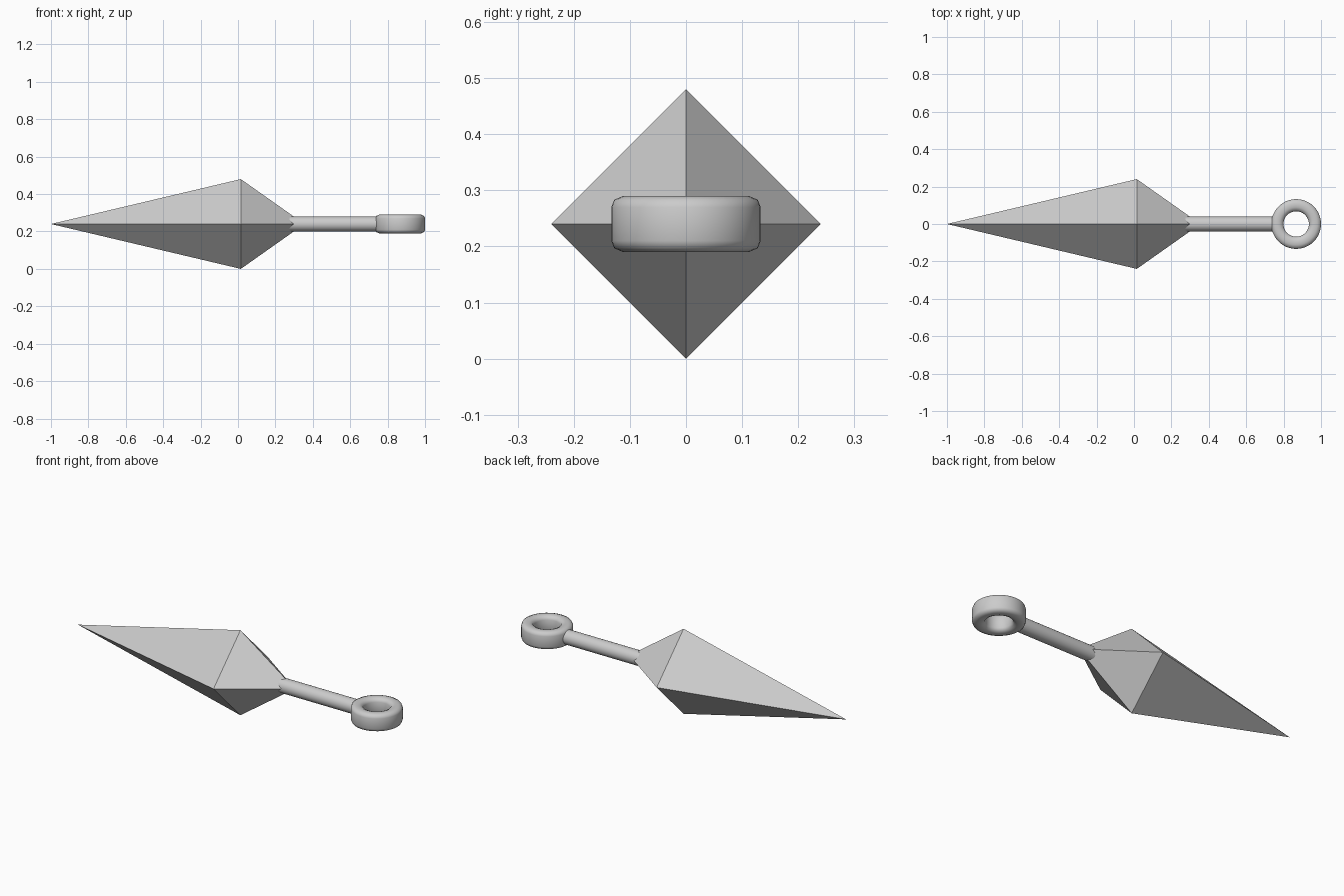
import bpy, bmesh, math

cube = bpy.data.objects.get("Cube")
if cube:
    bpy.data.objects.remove(cube, do_unlink=True)

MID = 0.24  # height of the long axis

steel = bpy.data.materials.new("grey steel")
steel.use_nodes = True
GREY = (0.6, 0.6, 0.6, 1)
steel.diffuse_color = GREY
steel.node_tree.nodes["Principled BSDF"].inputs["Base Color"].default_value = GREY


def finish(obj, name, smooth):
    obj.name = name
    obj.data.materials.clear()
    obj.data.materials.append(steel)
    if smooth:
        bpy.ops.object.select_all(action="DESELECT")
        obj.select_set(True)
        bpy.context.view_layer.objects.active = obj
        bpy.ops.object.shade_smooth_by_angle(angle=math.radians(50))


def new_object(bm, name, smooth=False):
    bmesh.ops.recalc_face_normals(bm, faces=bm.faces)
    mesh = bpy.data.meshes.new(name)
    bm.to_mesh(mesh)
    bm.free()
    obj = bpy.data.objects.new(name, mesh)
    bpy.context.collection.objects.link(obj)
    finish(obj, name, smooth)
    return obj


# Blade: long four-sided point in front, short one behind
bm = bmesh.new()
tip = bm.verts.new((-1, 0, MID))
back = bm.verts.new((0.355, 0, MID))
waist = [bm.verts.new((0.015, y, MID + z))
         for y, z in ((MID, 0), (0, MID), (-MID, 0), (0, -MID))]
for i in range(4):
    a, b = waist[i], waist[(i + 1) % 4]
    bm.faces.new((tip, a, b))
    bm.faces.new((back, b, a))
new_object(bm, "blade")

# Handle: round rod running from the blade into the ring
bpy.ops.mesh.primitive_cylinder_add(
    vertices=32, radius=0.04, depth=0.49,
    location=(0.515, 0, MID), rotation=(0, math.pi / 2, 0))
finish(bpy.context.object, "handle", True)

# Ring: rounded band spun about its own upright axis
half = [(0.133, 0.03), (0.128, 0.043), (0.112, 0.05),
        (0.09, 0.05), (0.074, 0.043), (0.068, 0.03)]
profile = half + [(r, -z) for r, z in reversed(half)]
STEPS = 48
bm = bmesh.new()
loops = []
for s in range(STEPS):
    t = math.tau * s / STEPS
    loops.append([bm.verts.new((r * math.cos(t), r * math.sin(t), z))
                  for r, z in profile])
for s in range(STEPS):
    p, q = loops[s], loops[(s + 1) % STEPS]
    for i in range(len(profile)):
        j = (i + 1) % len(profile)
        bm.faces.new((p[i], q[i], q[j], p[j]))
ring = new_object(bm, "ring", True)
ring.location = (0.867, 0, MID)
